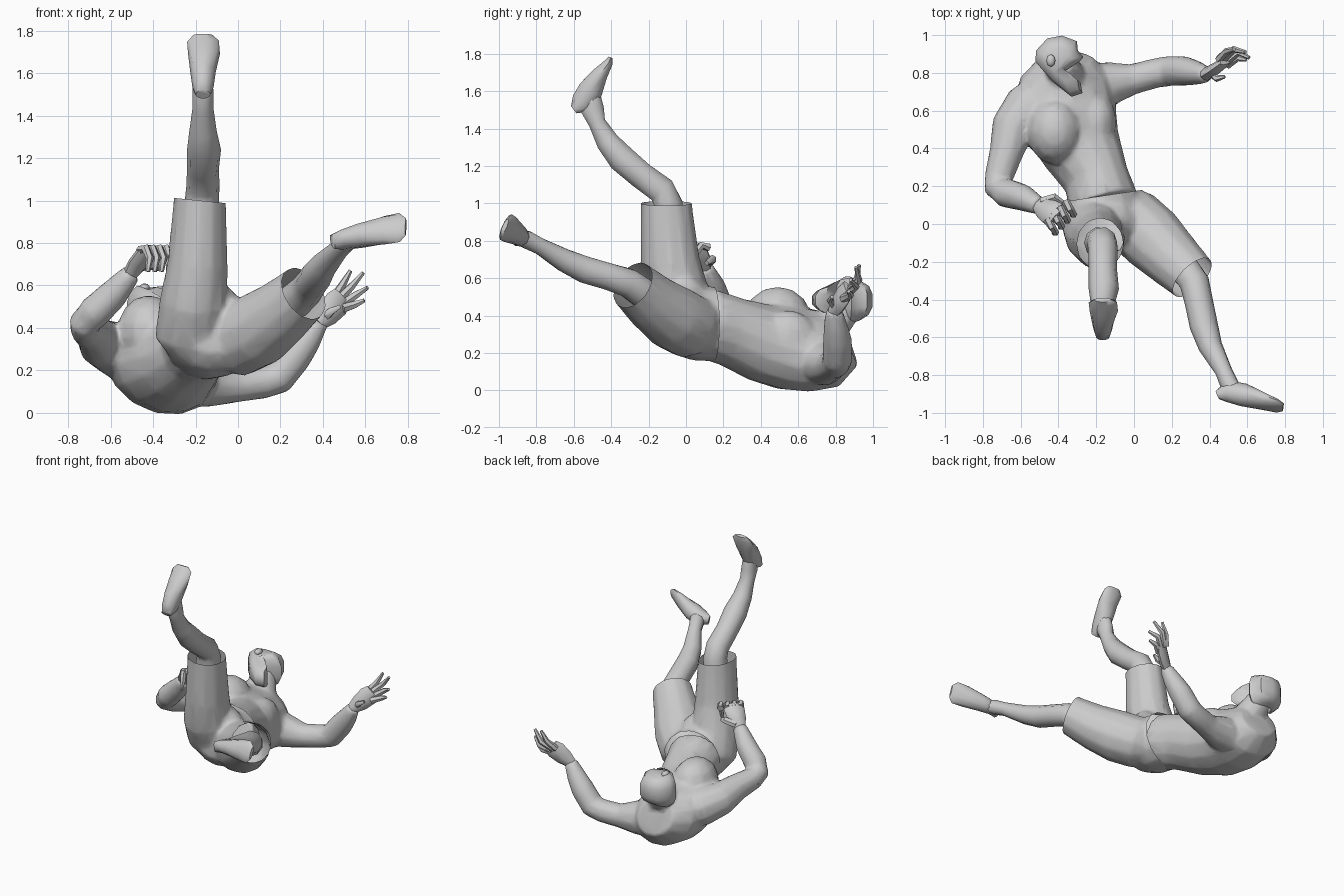
import bpy, bmesh, math
from mathutils import Vector


def finish(name, bm, angle=55):
    bmesh.ops.recalc_face_normals(bm, faces=bm.faces)
    me = bpy.data.meshes.new(name)
    bm.to_mesh(me)
    bm.free()
    me.shade_smooth()
    me.set_sharp_from_angle(angle=math.radians(angle))
    ob = bpy.data.objects.new(name, me)
    bpy.context.collection.objects.link(ob)
    return ob


def bridge(bm, loops, caps=True):
    n = len(loops[0])
    for a, b in zip(loops, loops[1:]):
        for i in range(n):
            bm.faces.new((a[i], a[(i + 1) % n], b[(i + 1) % n], b[i]))
    if caps:
        bm.faces.new(loops[0][::-1])
        bm.faces.new(loops[-1])


def loft(name, rings, side=(1, 0, 0), n=10):
    """Elliptical tube; ring = x, y, z, radius along side[, depth radius]."""
    bm = bmesh.new()
    pts = [Vector(r[:3]) for r in rings]
    loops = []
    for i, r in enumerate(rings):
        t = (pts[min(i + 1, len(pts) - 1)] - pts[max(i - 1, 0)]).normalized()
        u = Vector(side)
        u = (u - t * u.dot(t)).normalized()
        v = t.cross(u)
        loops.append([bm.verts.new(pts[i] + u * r[3] * math.cos(k * math.tau / n)
                                   + v * r[-1] * math.sin(k * math.tau / n))
                      for k in range(n)])
    bridge(bm, loops)
    return finish(name, bm)


def ball(name, loc, size, seg=10):
    bm = bmesh.new()
    bmesh.ops.create_uvsphere(bm, u_segments=seg, v_segments=seg // 2 + 1, radius=1)
    for v in bm.verts:
        v.co = Vector(c * s + l for c, s, l in zip(v.co, size, loc))
    return finish(name, bm)


def fuse(name, parts, voxel, smooth, ratio, cuts=()):
    """Merge overlapping solids into one skin, then trim open at the cut planes."""
    bm = bmesh.new()
    for p in parts:
        bm.from_mesh(p.data)
        bpy.data.objects.remove(p)
    ob = finish(name, bm)
    m = ob.modifiers.new("remesh", "REMESH")
    m.mode, m.voxel_size = "VOXEL", voxel
    m = ob.modifiers.new("smooth", "SMOOTH")
    m.factor, m.iterations = .5, smooth
    ob.modifiers.new("decimate", "DECIMATE").ratio = ratio
    bm = bmesh.new()
    bm.from_object(ob, bpy.context.evaluated_depsgraph_get())
    bpy.data.objects.remove(ob)
    for co, no in cuts:
        bmesh.ops.bisect_plane(bm, geom=bm.verts[:] + bm.edges[:] + bm.faces[:],
                               plane_co=co, plane_no=no, clear_outer=True)
    return finish(name, bm)


# torso rolled onto its left shoulder, with chest, neck and both arms in one skin
torso = loft("torso", [(-.16, .10, .36, .19, .19), (-.20, .24, .315, .172, .19),
                       (-.28, .40, .255, .218, .21), (-.335, .53, .23, .258, .225),
                       (-.36, .66, .215, .275, .215), (-.365, .78, .22, .25, .195),
                       (-.36, .875, .255, .15, .125)], (.9, .18, -.4), 14)
pecs = [ball("right_pectoral", (-.42, .49, .385), (.15, .18, .17), 12),
        ball("left_pectoral", (-.20, .54, .29), (.11, .16, .14), 12)]
neck = loft("neck", [(-.34, .72, .26, .13, .12), (-.36, .79, .36, .1),
                     (-.40, .86, .45, .09)])
right_arm = loft("right_arm", [
    (-.46, .70, .25, .11), (-.56, .62, .29, .135), (-.645, .51, .33, .115),
    (-.675, .38, .37, .092), (-.715, .25, .395, .078), (-.725, .195, .42, .075),
    (-.68, .165, .47, .08), (-.59, .14, .555, .073), (-.50, .095, .66, .048)], (.3, .2, 1))
left_arm = loft("left_arm", [
    (-.24, .72, .15, .13), (-.12, .745, .14, .115), (0, .768, .13, .082), (.12, .80, .145, .08),
    (.19, .81, .165, .082), (.27, .81, .265, .08), (.33, .80, .345, .066),
    (.385, .79, .43, .045)], (0, 1, 0))
fuse("upper_body", [torso, *pecs, neck, right_arm, left_arm], .014, 7, .12)

# head: side profile with open mouth, layered from cheek to cheek
profile = [(-.525, .86), (-.52, .92), (-.46, .985), (-.38, 1.0), (-.30, .97),
           (-.295, .92), (-.265, .885), (-.285, .86), (-.375, .80), (-.28, .745),
           (-.27, .69), (-.33, .67), (-.43, .75)]
bm = bmesh.new()
loops = []
for z, s, notch in ((-.125, .55, -.36), (-.095, .83, -.36), (-.045, .98, -.375),
                    (.035, .98, -.375), (.085, .85, -.36), (.115, .55, -.36)):
    loops.append([])
    for i, (x, y) in enumerate(profile):
        narrow = 1 - .45 * ((y - .88) / .21) ** 2     # chin and crown taper
        loops[-1].append(bm.verts.new((-.41 + ((notch if i == 8 else x) + .41) * s,
                                       .86 + (y - .86) * s, .485 + z * narrow)))
bridge(bm, loops)
finish("head", bm)
for label, z in (("right", .59), ("left", .37)):
    ball(label + "_ear", (-.44, .865, z), (.025, .035, .02), 8)

# hands
loft("right_palm", [(-.51, .10, .65, .038, .033), (-.475, .085, .70, .062, .033),
                    (-.43, .055, .755, .07, .033), (-.41, .035, .775, .055, .02)],
     (.6, .7, 0), 8)
for i in range(4):
    x, y = -.46 + .032 * i, -.005 + .032 * i
    loft("right_finger_%d" % (i + 1),
         [(x, y + .03, .765, .023), (x + .025, y - .01, .775, .021),
          (x + .045, y - .04, .73, .019), (x + .035, y - .045, .665, .011)], n=6)
loft("right_thumb", [(-.49, .12, .68, .024), (-.42, .14, .70, .025),
                     (-.37, .11, .68, .013)], (0, 0, 1), 6)
loft("left_palm", [(.375, .79, .42, .038, .033), (.42, .815, .465, .06, .033),
                   (.465, .845, .515, .068, .028), (.49, .865, .545, .055, .018)],
     (.6, .3, -.6), 8)
for i, (base, mid, tip) in enumerate([
        ((.45, .87, .54), (.49, .915, .60), (.53, .925, .67)),
        ((.47, .87, .53), (.53, .925, .59), (.59, .91, .66)),
        ((.49, .86, .51), (.555, .91, .555), (.61, .88, .59)),
        ((.49, .84, .49), (.55, .88, .51), (.595, .87, .53)),
        ((.41, .80, .45), (.44, .77, .48), (.48, .78, .50))]):
    loft("left_finger_%d" % (i + 1), [(*base, .023), (*mid, .019), (*tip, .01)],
         (.3, .5, -.8), 6)

# shorts: seat and two legs in one skin, cut open at waist and hems
seat = loft("seat", [(-.165, .20, .355, .20, .20), (-.155, .12, .355, .205, .20),
                     (-.14, .04, .36, .22, .198), (-.13, -.06, .37, .20, .17),
                     (-.13, -.13, .38, .12, .10)], (.95, .1, -.25), 14)
crotch = ball("crotch", (-.10, 0, .48), (.12, .12, .13))
r_leg = loft("r_leg", [(-.21, .05, .26, .10, .11), (-.22, .02, .36, .172, .165),
                       (-.21, -.05, .52, .16, .172), (-.19, -.085, .70, .143, .158),
                       (-.18, -.105, .99, .125, .138), (-.178, -.11, 1.08, .125, .138)], n=12)
l_leg = loft("l_leg", [(-.09, .09, .29, .11), (-.02, .03, .335, .175),
                       (.09, -.07, .39, .178), (.20, -.18, .47, .157),
                       (.305, -.28, .56, .136), (.375, -.35, .62, .136)], (1, 1, 0), 12)
fuse("shorts", [seat, crotch, r_leg, l_leg], .016, 6, .12,
     [((-.16, .15, .35), (-.15, 1, 0)), ((-.18, -.1, 1.0), (.1, 0, 1)),
      ((.31, -.28, .565), (.1, -.1, .07))])

# bare lower legs
loft("right_shin", [(-.18, -.10, .88, .085), (-.17, -.095, 1.0, .08), (-.165, -.13, 1.07, .078),
                    (-.165, -.24, 1.15, .075), (-.16, -.345, 1.24, .08, .078),
                    (-.165, -.42, 1.33, .064), (-.165, -.475, 1.43, .05, .048),
                    (-.165, -.50, 1.50, .05, .065), (-.165, -.51, 1.58, .045, .055)])
loft("left_shin", [(.26, -.23, .52, .085), (.32, -.31, .575, .08), (.345, -.42, .61, .075),
                   (.37, -.54, .645, .075), (.405, -.65, .695, .064),
                   (.475, -.78, .77, .046), (.505, -.85, .805, .05), (.54, -.89, .82, .04)])

# feet
loft("right_foot", [(-.165, -.60, 1.50, .035, .025), (-.165, -.555, 1.535, .05, .068),
                    (-.165, -.51, 1.605, .06, .07), (-.16, -.46, 1.69, .075, .045),
                    (-.165, -.415, 1.75, .075, .025), (-.165, -.402, 1.78, .045, .012)])
loft("left_foot", [(.445, -.905, .805, .035, .025), (.495, -.885, .815, .046, .06),
                   (.58, -.905, .835, .058, .062), (.69, -.94, .86, .073, .04),
                   (.76, -.963, .873, .075, .022), (.79, -.97, .875, .045, .012)],
     (0, .4, .9))
